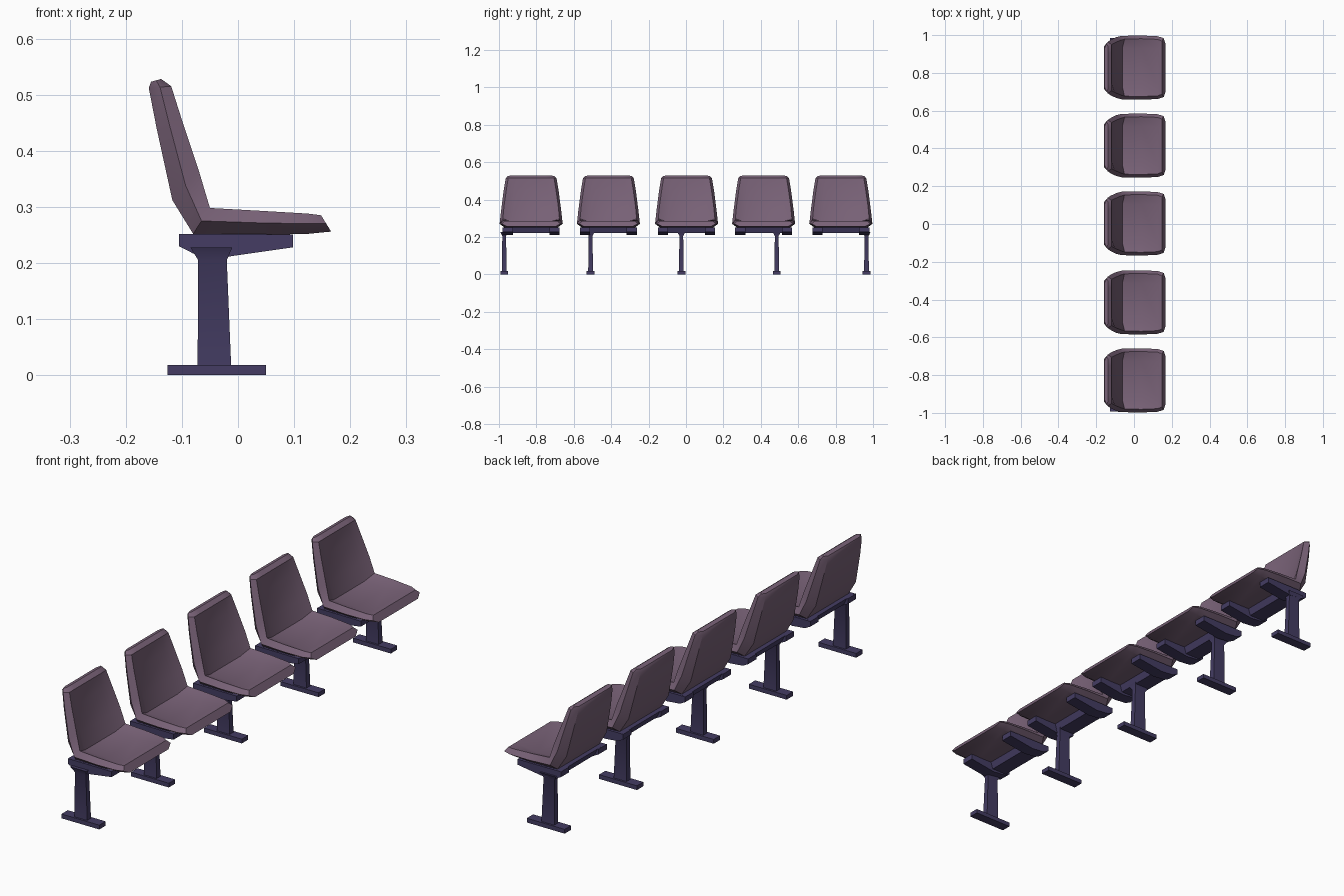
import bpy, bmesh

if "Cube" in bpy.data.objects:
    bpy.data.objects.remove(bpy.data.objects["Cube"])


def material(name, rgb):
    m = bpy.data.materials.new(name)
    m.diffuse_color = (*rgb, 1)
    m.use_nodes = True
    m.node_tree.nodes["Principled BSDF"].inputs["Base Color"].default_value = m.diffuse_color
    return m


MAUVE = material("mauve plastic", (0.19, 0.122, 0.185))
NAVY = material("dark indigo metal", (0.058, 0.046, 0.125))


def loft(name, rings, mat, angle=0.6):
    """Join equal-length rings of points into a closed solid."""
    bm = bmesh.new()
    loops = [[bm.verts.new(p) for p in r] for r in rings]
    n = len(loops[0])
    for a, b in zip(loops, loops[1:]):
        for i in range(n):
            j = (i + 1) % n
            bm.faces.new((a[i], a[j], b[j], b[i]))
    bm.faces.new(loops[0])
    bm.faces.new(loops[-1][::-1])
    bmesh.ops.recalc_face_normals(bm, faces=bm.faces)
    me = bpy.data.meshes.new(name)
    bm.to_mesh(me)
    bm.free()
    me.materials.append(mat)
    ob = bpy.data.objects.new(name, me)
    bpy.context.collection.objects.link(ob)
    bpy.ops.object.select_all(action='DESELECT')
    ob.select_set(True)
    bpy.context.view_layer.objects.active = ob
    bpy.ops.object.shade_smooth_by_angle(angle=angle)
    return ob


def extrude_y(name, profile, y, half, mat):
    return loft(name, [[(x, y + s * half, z) for x, z in profile] for s in (-1, 1)], mat)


def rect(x0, x1, y, half, z):
    return [(x0, y - half, z), (x1, y - half, z), (x1, y + half, z), (x0, y + half, z)]


# Seat shell stations, front lip to back top:
# upper x, upper z, lower x, lower z, half width, dish depth
STATIONS = [
    (0.148, 0.285, 0.166, 0.256, 0.156, 0.0),
    (0.125, 0.288, 0.125, 0.252, 0.166, 0.1),
    (0.040, 0.293, 0.040, 0.250, 0.170, 0.4),
    (-0.050, 0.298, -0.080, 0.252, 0.168, 0.4),
    (-0.070, 0.365, -0.117, 0.312, 0.161, 0.35),
    (-0.100, 0.455, -0.145, 0.440, 0.147, 0.3),
    (-0.119, 0.515, -0.159, 0.512, 0.136, 0.0),
    (-0.137, 0.528, -0.155, 0.523, 0.125, 0.0),
]


def seat(name, c):
    rings = []
    for ux, uz, lx, lz, w, d in STATIONS:
        # across the width: (fraction of half width, lower-to-upper blend)
        section = [(-1, .5), (-.9, 1), (-.6, 1 - d), (.6, 1 - d),
                   (.9, 1), (1, .5), (.83, 0), (-.83, 0)]
        rings.append([(lx + (ux - lx) * t, c + f * w, lz + (uz - lz) * t)
                      for f, t in section])
    return loft(name, rings, MAUVE)


BRACKET = [(-0.105, 0.252), (0.098, 0.251), (0.098, 0.228), (-0.02, 0.211),
           (-0.08, 0.217), (-0.105, 0.230)]
RAIL = [(-0.100, 0.252), (-0.005, 0.252), (-0.015, 0.222), (-0.085, 0.222)]

SEATS = [-0.828, -0.415, 0.003, 0.415, 0.828]
LEGS = [-0.972, -0.51, -0.025, 0.485, 0.965]

for i, (c, leg) in enumerate(zip(SEATS, LEGS), 1):
    seat(f"seat_{i}", c)
    # under-seat frame: two side brackets joined by a rear rail
    for side, s in (("left", -1), ("right", 1)):
        extrude_y(f"bracket_{side}_{i}", BRACKET, c + s * 0.125, 0.027, NAVY)
    extrude_y(f"rear_rail_{i}", RAIL, c, 0.145, NAVY)
    # leg post with flared top, and foot plate
    loft(f"leg_{i}", [rect(-0.072, -0.012, leg, 0.013, 0.012),
                      rect(-0.071, -0.020, leg, 0.010, 0.205),
                      rect(-0.085, -0.010, leg, 0.022, 0.228)], NAVY)
    loft(f"foot_{i}", [rect(-0.126, 0.050, leg, 0.021, 0.0),
                       rect(-0.126, 0.050, leg, 0.021, 0.018)], NAVY)
